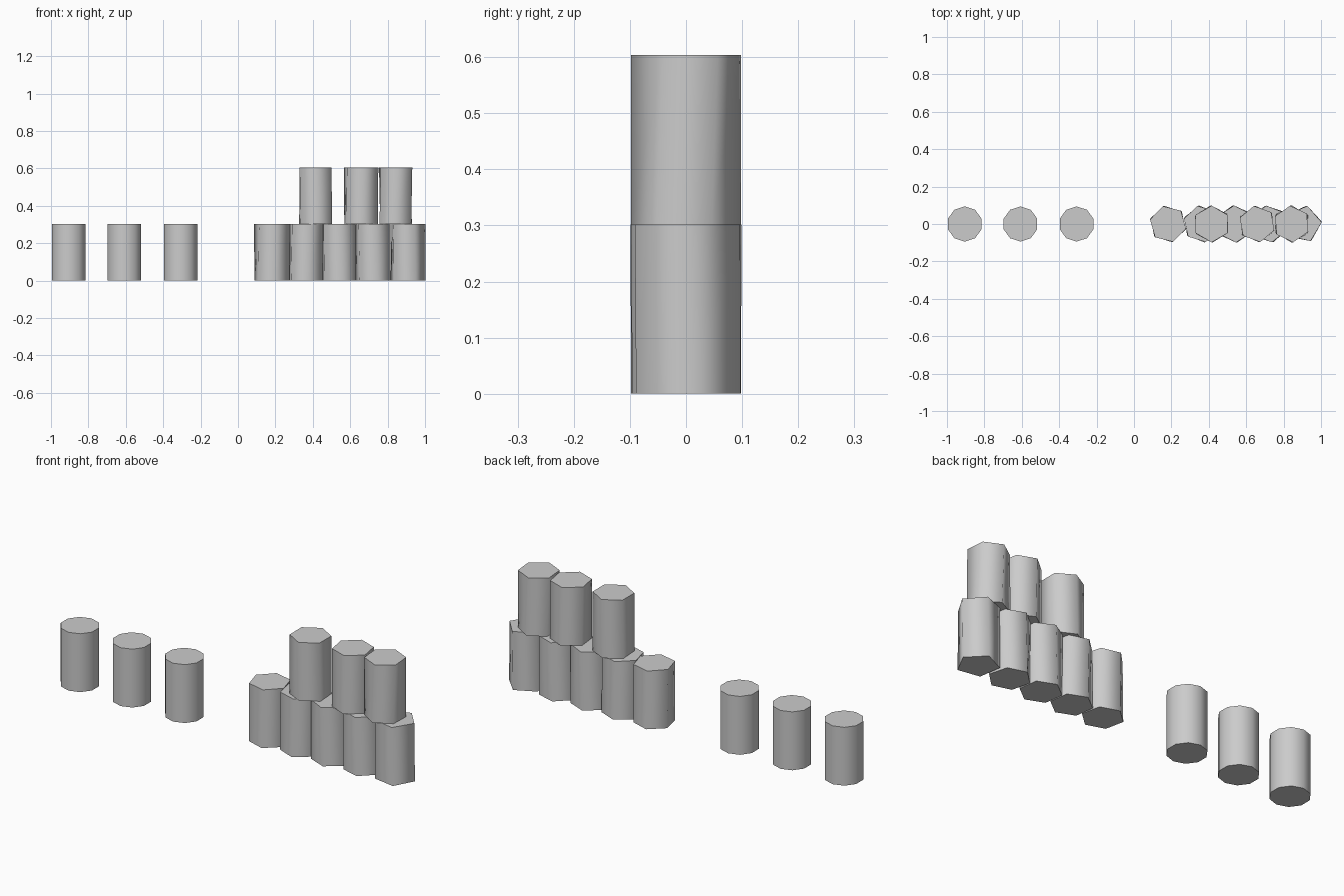
import bpy, bmesh
from math import cos, sin, radians, tau

if "Cube" in bpy.data.objects:
    bpy.data.objects.remove(bpy.data.objects["Cube"])


def pillar(name, x, z, sides, radius, phase_low, phase_high, height=0.302):
    """Closed prism whose top ring may be turned slightly against its base."""
    bm = bmesh.new()

    def ring(level, phase):
        return [bm.verts.new((x + radius * cos(radians(phase) + tau * i / sides),
                              radius * sin(radians(phase) + tau * i / sides),
                              level)) for i in range(sides)]

    low, high = ring(z, phase_low), ring(z + height, phase_high)
    bm.faces.new(low[::-1])
    bm.faces.new(high)
    for i in range(sides):
        j = (i + 1) % sides
        side = bm.faces.new((low[i], low[j], high[j], high[i]))
        side.smooth = True
    # Crisp rims, soft sides
    for e in bm.edges:
        if not all(f.smooth for f in e.link_faces):
            e.smooth = False
    mesh = bpy.data.meshes.new(name)
    bm.to_mesh(mesh)
    bm.free()
    ob = bpy.data.objects.new(name, mesh)
    bpy.context.collection.objects.link(ob)
    return ob


# Three separate ten-sided pillars on the left
for n, x in enumerate((-0.905, -0.607, -0.307)):
    pillar(f"single_pillar_{n + 1}", x, 0, 10, 0.094, 90, 90)

# Touching lower row: centre x, sides, base turn, top turn
lower = [(0.182, 6, 42, 46), (0.362, 6, 38, 43), (0.54, 6, 38, 33),
         (0.722, 6, 44, 39), (0.905, 5, 8, 5)]
for n, (x, sides, a, b) in enumerate(lower):
    pillar(f"lower_pillar_{n + 1}", x, 0, sides, 0.099, a, b)

# Upper row resting on the lower row
upper = [(0.415, 6, 34, 30), (0.658, 6, 36, 40), (0.843, 6, 28, 35)]
for n, (x, sides, a, b) in enumerate(upper):
    pillar(f"upper_pillar_{n + 1}", x, 0.302, sides, 0.098, a, b)
